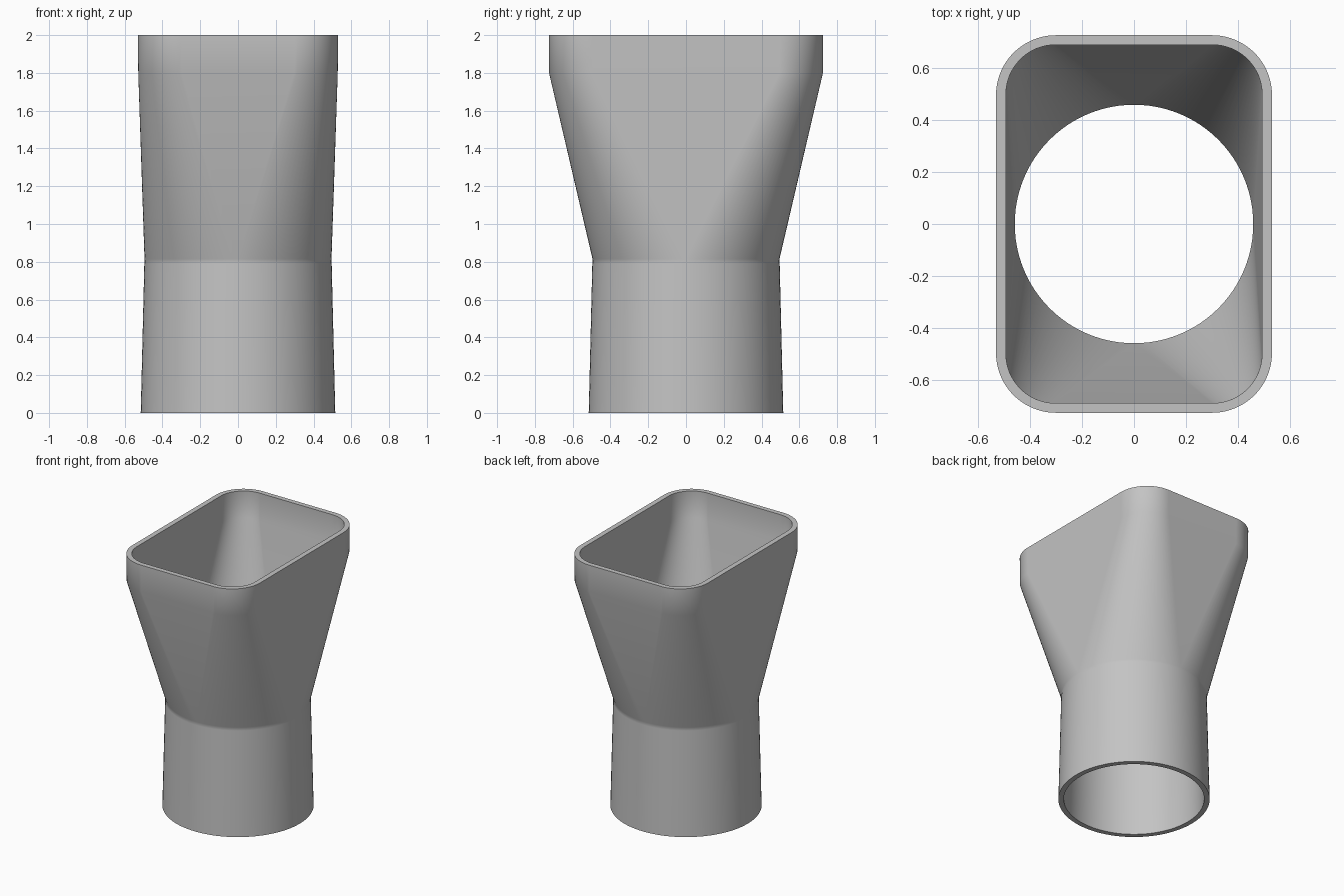
import bpy
import bmesh
from math import cos, sin, pi, radians

cube = bpy.data.objects.get("Cube")
if cube:
    bpy.data.objects.remove(cube)

STEPS = 24  # segments per corner

# Plain grey plastic
grey = bpy.data.materials.new("grey plastic")
grey.use_nodes = True
colour = (0.55, 0.55, 0.55, 1)
grey.diffuse_color = colour
grey.node_tree.nodes["Principled BSDF"].inputs["Base Color"].default_value = colour


def ring(bm, z, half_x, half_y, radius):
    """Rounded rectangle; it is a circle when both halves equal the radius."""
    verts = []
    for corner, (sx, sy) in enumerate([(1, 1), (-1, 1), (-1, -1), (1, -1)]):
        for i in range(STEPS + 1):
            a = (corner + i / STEPS) * pi / 2
            verts.append(bm.verts.new((sx * (half_x - radius) + radius * cos(a),
                                       sy * (half_y - radius) + radius * sin(a), z)))
    return verts


# Closed wall section: up the outside, over the rim, down the inside
sections = [
    (0, 0.515, 0.515, 0.515),
    (0.79, 0.496, 0.496, 0.496),
    (0.815, 0.495, 0.495, 0.495),
    (1.80, 0.528, 0.725, 0.23),
    (2, 0.53, 0.725, 0.23),
    (2, 0.492, 0.688, 0.19),
    (1.80, 0.49, 0.688, 0.19),
    (0.815, 0.458, 0.458, 0.458),
    (0.79, 0.459, 0.459, 0.459),
    (0, 0.478, 0.478, 0.478),
]

bm = bmesh.new()
rings = [ring(bm, *s) for s in sections]
for k, low in enumerate(rings):
    high = rings[(k + 1) % len(rings)]
    for i in range(len(low)):
        j = (i + 1) % len(low)
        bm.faces.new((low[i], low[j], high[j], high[i]))
# Joining the doubled quadrant points leaves flat triangles in the transition
bmesh.ops.remove_doubles(bm, verts=bm.verts, dist=0.0001)
bmesh.ops.recalc_face_normals(bm, faces=bm.faces)

mesh = bpy.data.meshes.new("round_to_rectangular_adapter")
bm.to_mesh(mesh)
bm.free()
mesh.materials.append(grey)

adapter = bpy.data.objects.new("round_to_rectangular_adapter", mesh)
bpy.context.collection.objects.link(adapter)
bpy.context.view_layer.objects.active = adapter
adapter.select_set(True)
bpy.ops.object.shade_smooth_by_angle(angle=radians(30))

# Keep the flat panels flat in shading
weighted = adapter.modifiers.new("weighted_normals", 'WEIGHTED_NORMAL')
weighted.keep_sharp = True
